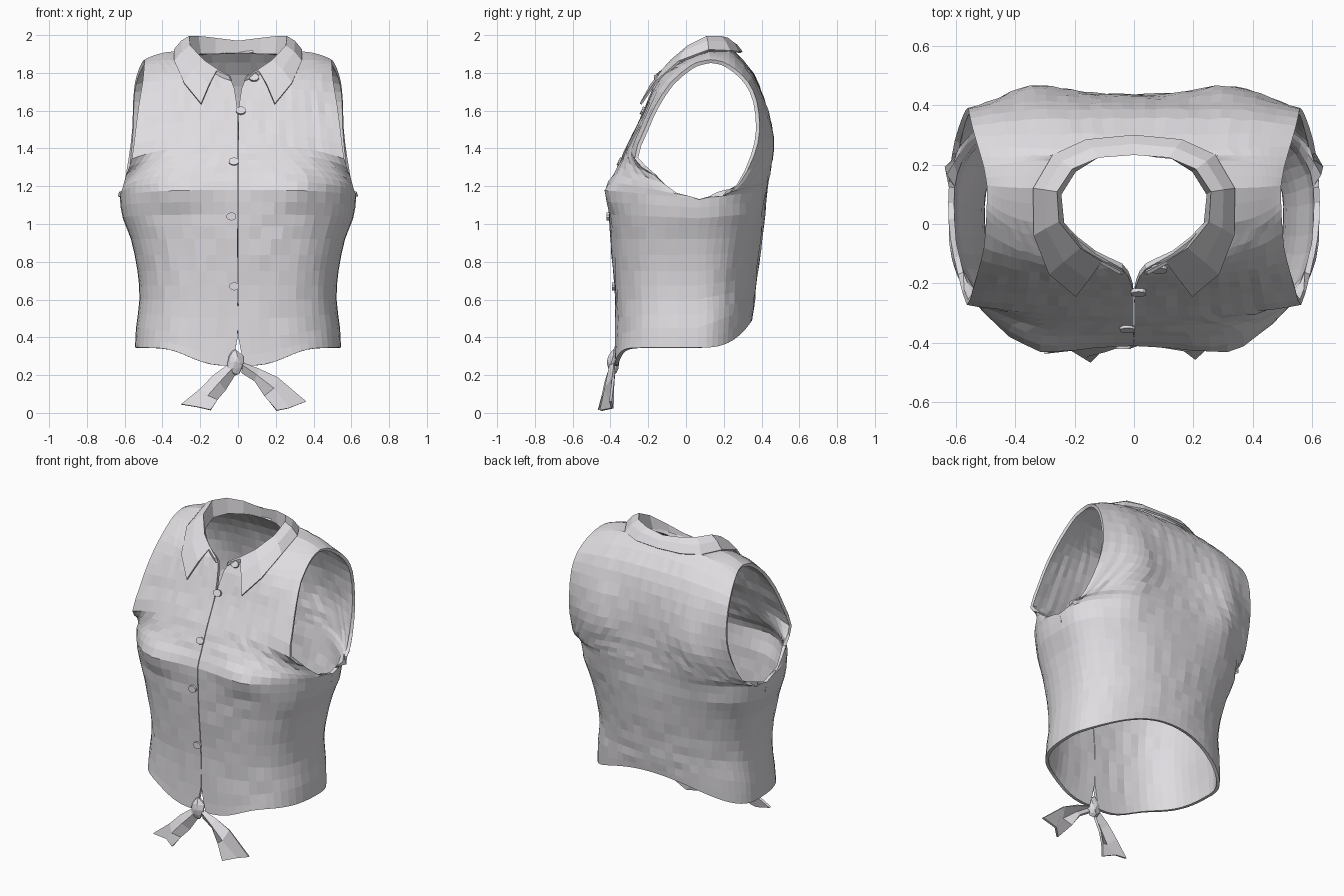
import bpy, bmesh, math, random
from mathutils import Vector

if "Cube" in bpy.data.objects:
    bpy.data.objects.remove(bpy.data.objects["Cube"])

random.seed(4)
cloth = bpy.data.materials.new("pale_grey_cloth")
cloth.diffuse_color = (0.74, 0.72, 0.75, 1)
cloth.use_nodes = True
cloth.node_tree.nodes["Principled BSDF"].inputs["Base Color"].default_value = cloth.diffuse_color


def finish(bm, name, thick=0, offset=0.0):
    """Turn a bmesh into an object, optionally thickened."""
    me = bpy.data.meshes.new(name)
    bm.to_mesh(me)
    bm.free()
    me.materials.append(cloth)
    ob = bpy.data.objects.new(name, me)
    bpy.context.collection.objects.link(ob)
    if thick:
        m = ob.modifiers.new("thickness", 'SOLIDIFY')
        m.thickness, m.offset = thick, offset
    return ob


def add_grid(bm, rows):
    """Skin a list of equally long point rows with quads."""
    vs = [[bm.verts.new(p) for p in r] for r in rows]
    for a, b in zip(vs, vs[1:]):
        for j in range(len(a) - 1):
            bm.faces.new((a[j], a[j + 1], b[j + 1], b[j]))


def orient_outward(bm, centre):
    bmesh.ops.recalc_face_normals(bm, faces=bm.faces)
    c = Vector(centre)
    if sum(f.normal.dot(f.calc_center_median() - c) * f.calc_area() for f in bm.faces) < 0:
        bmesh.ops.reverse_faces(bm, faces=bm.faces)


def bump(x, z, cx, cz, wx, wz):
    return math.exp(-((x - cx) / wx) ** 2 - ((z - cz) / wz) ** 2)


# Panel rows from hem to shoulder: inner edge xyz, outer edge xyz, roundness
FRONT = [
    (.035, -.38, .25, .545, .06, .345, 2.8),
    (.002, -.375, .40, .54, .06, .45, 2.8),
    (.002, -.375, .60, .522, .06, .60, 2.8),
    (.002, -.385, .75, .532, .06, .75, 2.8),
    (.002, -.40, .92, .567, .06, .92, 2.8),
    (.002, -.405, 1.05, .61, .07, 1.03, 2.8),
    (.002, -.41, 1.18, .625, .07, 1.13, 2.8),
    (.002, -.375, 1.27, .617, -.05, 1.165, 2.3),
    (.002, -.345, 1.34, .592, -.17, 1.26, 1.6),
    (.002, -.31, 1.42, .562, -.272, 1.345, 1),
    (.002, -.245, 1.55, .542, -.22, 1.50, 1),
    (.010, -.20, 1.66, .525, -.16, 1.63, 1),
    (.040, -.15, 1.77, .505, -.08, 1.75, 1),
    (.13, -.10, 1.81, .497, .02, 1.835, 1),
    (.24, .0, 1.87, .495, .075, 1.86, 1),
    (.27, .12, 1.915, .495, .13, 1.87, 1)]
# Lower back rows share the side seam with the front: inner y, z, roundness
BACK_LOW = [(.35, .49, 2.1), (.36, .56, 2.1), (.37, .66, 2.1), (.385, .78, 2.2),
            (.405, .93, 2.3), (.42, 1.06, 2.4), (.43, 1.18, 2.4)]
BACK = [(0, y, z) + FRONT[i][3:6] + (q,) for i, (y, z, q) in enumerate(BACK_LOW)] + [
    (0, .435, 1.24, .617, .19, 1.15, 2.2),
    (0, .435, 1.31, .603, .28, 1.21, 1.9),
    (0, .435, 1.40, .577, .36, 1.36, 1.3),
    (0, .43, 1.53, .56, .39, 1.50, 1),
    (0, .405, 1.67, .555, .375, 1.65, 1),
    (0, .355, 1.80, .545, .33, 1.75, 1),
    (0, .25, 1.92, .525, .26, 1.82, 1),
    (.17, .215, 1.915, .505, .19, 1.86, 1),
    FRONT[-1]]
COLS = 15


def refine(rows):
    """Insert a smoothly curved halfway row between neighbours."""
    out = [rows[0]]
    for i in range(len(rows) - 1):
        a, b = rows[i], rows[i + 1]
        o = rows[max(i - 1, 0)]
        c = rows[min(i + 2, len(rows) - 1)]
        out += [[(p + q) * .5625 - (m + n) * .0625 for m, p, q, n in zip(o, a, b, c)], b]
    return out


def panel(rows, side, front):
    out = []
    for i, (xi, yi, zi, xo, yo, zo, q) in enumerate(rows):
        zexp = (18 if front else 3) if i == 0 else (6 if front and i == 1 else 1)
        p = 2.8 if front or q < 1.5 else max(q, 2.1)
        blend = min(1, (q - 1) / 1.2)      # bunch columns only where the side turns round
        line = []
        for j in range(COLS + 1):
            t = j / COLS
            s = blend * math.sin(math.pi / 2 * t) + (1 - blend) * t
            f = max(0, 1 - s ** p) ** (1 / q) if j < COLS else 0
            x, y, z = xi + (xo - xi) * s, yo + (yi - yo) * f, zo + (zi - zo) * f ** zexp
            if front:   # bust
                y -= .047 * f * bump(x, z, .33, 1.18, .15, .10)
            else:       # shoulder blades
                y += .055 * f * bump(x, z, .36, 1.40, .15, .25)
            line.append(Vector((side * x, y, z)))
        out.append(line)
    out = refine(out)
    for r in out[2:-3]:     # slight creasing of the cloth, away from the edges
        for v in r[1:-2]:
            v.y += random.uniform(-.004, .004)
    return out


# Shirt body: two fronts and two back halves, welded at the seams
bm = bmesh.new()
for side in (1, -1):
    add_grid(bm, panel(FRONT, side, True))
    add_grid(bm, panel(BACK, side, False))
bmesh.ops.remove_doubles(bm, verts=bm.verts, dist=.002)
orient_outward(bm, (0, .05, 1.0))
finish(bm, "shirt_body", .02, -1)

# Collar: upright stand, fold line and outer edge, from centre back to front
STAND = [(0, .245, 1.91), (.12, .23, 1.90), (.20, .18, 1.90), (.25, .10, 1.89), (.24, .0, 1.86),
         (.17, -.09, 1.805), (.10, -.13, 1.78), (.035, -.165, 1.76)]
FOLD = [(0, .235, 1.965), (.12, .225, 1.98), (.21, .185, 1.99), (.26, .11, 1.99), (.255, .01, 1.94),
        (.185, -.08, 1.865), (.11, -.13, 1.815), (.045, -.165, 1.785)]
EDGE = [(0, .295, 1.91), (.16, .28, 1.91), (.27, .23, 1.915), (.335, .12, 1.92), (.335, -.035, 1.86),
        (.285, -.165, 1.745), (.195, -.24, 1.635)]
bm = bmesh.new()
for side in (1, -1):
    def flip(pts):
        return [Vector((side * p[0], p[1], p[2])) for p in pts]
    stand, fold, edge = flip(STAND), flip(FOLD), flip(EDGE)
    mid = [(a + b) / 2 + Vector((0, 0, .01)) for a, b in zip(fold, edge)]
    add_grid(bm, [stand, fold])
    add_grid(bm, [fold[:7], mid, edge])
bmesh.ops.remove_doubles(bm, verts=bm.verts, dist=.0005)
bmesh.ops.recalc_face_normals(bm, faces=bm.faces)
finish(bm, "collar", .012)

# Buttons down the front: x, y, z, backward lean in degrees
for n, (x, y, z, lean) in enumerate([(.085, -.152, 1.775, 30), (.015, -.230, 1.60, 25),
                                     (-.022, -.352, 1.33, 25), (-.035, -.413, 1.04, 0),
                                     (-.02, -.384, .67, 0)]):
    bpy.ops.mesh.primitive_cylinder_add(vertices=10, radius=.027, depth=.014, location=(x, y, z),
                                        rotation=(math.radians(90 - lean), 0, 0))
    ob = bpy.context.object
    ob.name = f"button_{n + 1}"
    ob.scale.y = .8
    ob.data.materials.append(cloth)

# Knot of the waist tie
bm = bmesh.new()
bmesh.ops.create_icosphere(bm, subdivisions=2, radius=1)
for v in bm.verts:
    k = random.uniform(.85, 1.12)
    v.co = (-.015 + v.co.x * .045 * k, -.385 + v.co.y * .032 * k, .268 + v.co.z * .066 * k)
finish(bm, "tie_knot")

# Tie tails: cross-sections of edge, ridge, edge
TAILS = {
    "tie_tail_left": [[(-.035, -.38, .265), (-.025, -.40, .24), (-.02, -.38, .20)],
                      [(-.13, -.39, .195), (-.10, -.425, .16), (-.07, -.39, .12)],
                      [(-.20, -.40, .125), (-.16, -.44, .09), (-.11, -.42, .07)],
                      [(-.30, -.43, .045), (-.21, -.42, .03), (-.145, -.46, .015)]],
    "tie_tail_right": [[(.01, -.38, .265), (.025, -.40, .25), (.02, -.38, .215)],
                       [(.11, -.38, .23), (.10, -.41, .20), (.09, -.385, .17)],
                       [(.21, -.385, .185), (.19, -.425, .13), (.14, -.40, .09)],
                       [(.36, -.40, .06), (.27, -.39, .025), (.205, -.45, .012)]]}
for name, rows in TAILS.items():
    bm = bmesh.new()
    add_grid(bm, rows)
    bmesh.ops.recalc_face_normals(bm, faces=bm.faces)
    finish(bm, name, .014)
